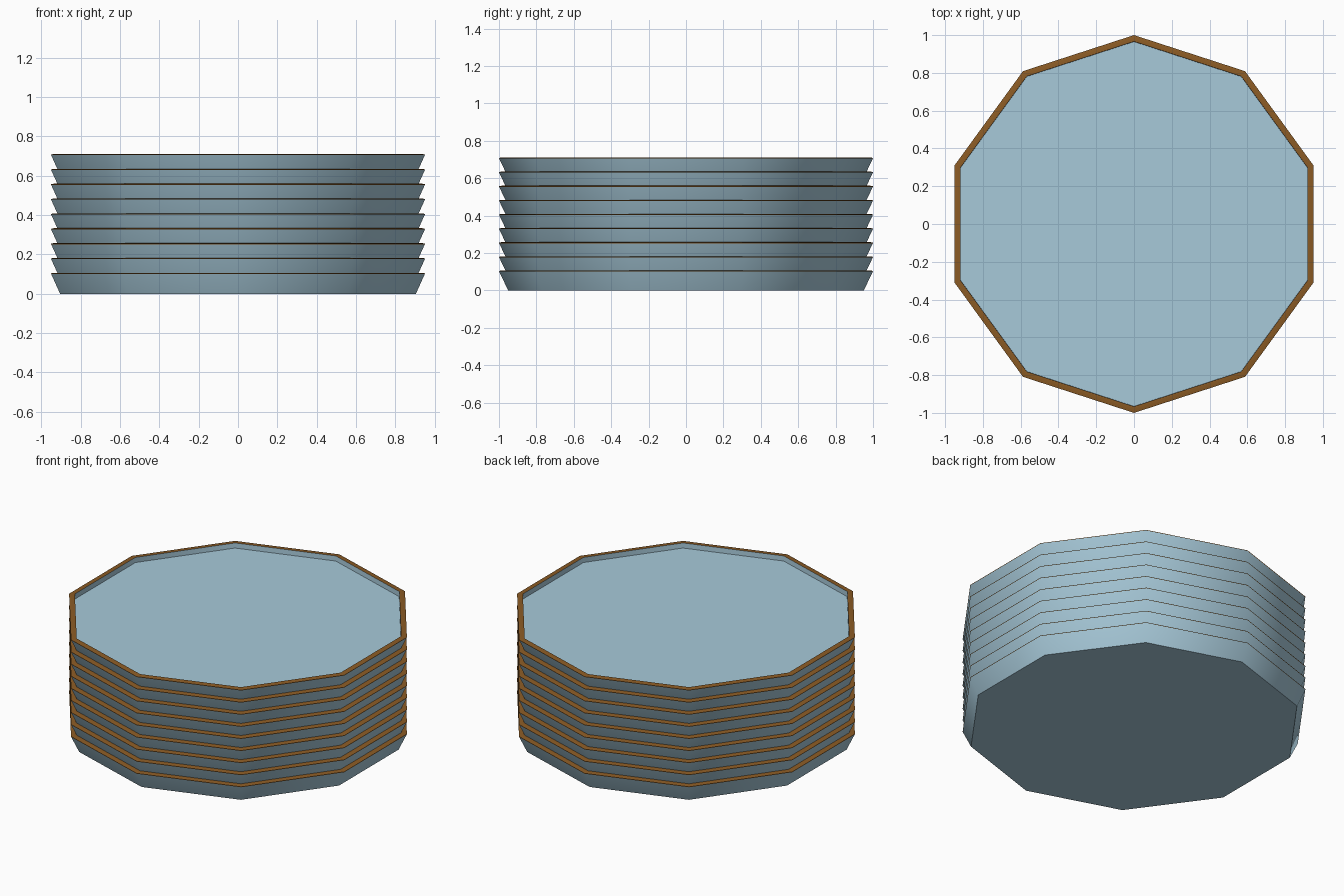
import bpy, bmesh, math

if "Cube" in bpy.data.objects:
    bpy.data.objects.remove(bpy.data.objects["Cube"])

SIDES, COUNT = 10, 9
STEP = 0.0755


def material(name, rgb):
    m = bpy.data.materials.new(name)
    m.diffuse_color = (*rgb, 1)
    m.use_nodes = True
    m.node_tree.nodes["Principled BSDF"].inputs["Base Color"].default_value = m.diffuse_color
    return m


blue = material("pale blue glaze", (0.39, 0.59, 0.70))
brown = material("brown rim", (0.26, 0.105, 0.018))

# plate profile as (radius, height): base, flared wall, rim, inner wall, floor
PROFILE = [(0.951, 0.0), (0.999, 0.101), (1.0, 0.104), (0.985, 0.107),
           (0.966, 0.107), (0.965, 0.0755)]
RIM_BANDS = (1, 2, 3)


def plate(name, z):
    bm = bmesh.new()
    rings = []
    for r, h in PROFILE:
        rings.append([bm.verts.new((r * math.cos(a), r * math.sin(a), h))
                      for a in (math.pi / 2 + i * math.tau / SIDES for i in range(SIDES))])
    # underside and eating surface
    bm.faces.new(rings[0][::-1])
    bm.faces.new(rings[-1])
    # walls and rim
    for b in range(len(rings) - 1):
        lo, hi = rings[b], rings[b + 1]
        for i in range(SIDES):
            j = (i + 1) % SIDES
            f = bm.faces.new((lo[i], lo[j], hi[j], hi[i]))
            f.material_index = 1 if b in RIM_BANDS else 0
    bmesh.ops.recalc_face_normals(bm, faces=bm.faces)
    me = bpy.data.meshes.new(name)
    bm.to_mesh(me)
    bm.free()
    me.materials.append(blue)
    me.materials.append(brown)
    ob = bpy.data.objects.new(name, me)
    ob.location.z = z
    bpy.context.collection.objects.link(ob)
    ob.select_set(True)
    bpy.context.view_layer.objects.active = ob


# nested stack
for n in range(COUNT):
    plate(f"plate_{n + 1}", n * STEP)
bpy.ops.object.shade_smooth_by_angle(angle=math.radians(40))
